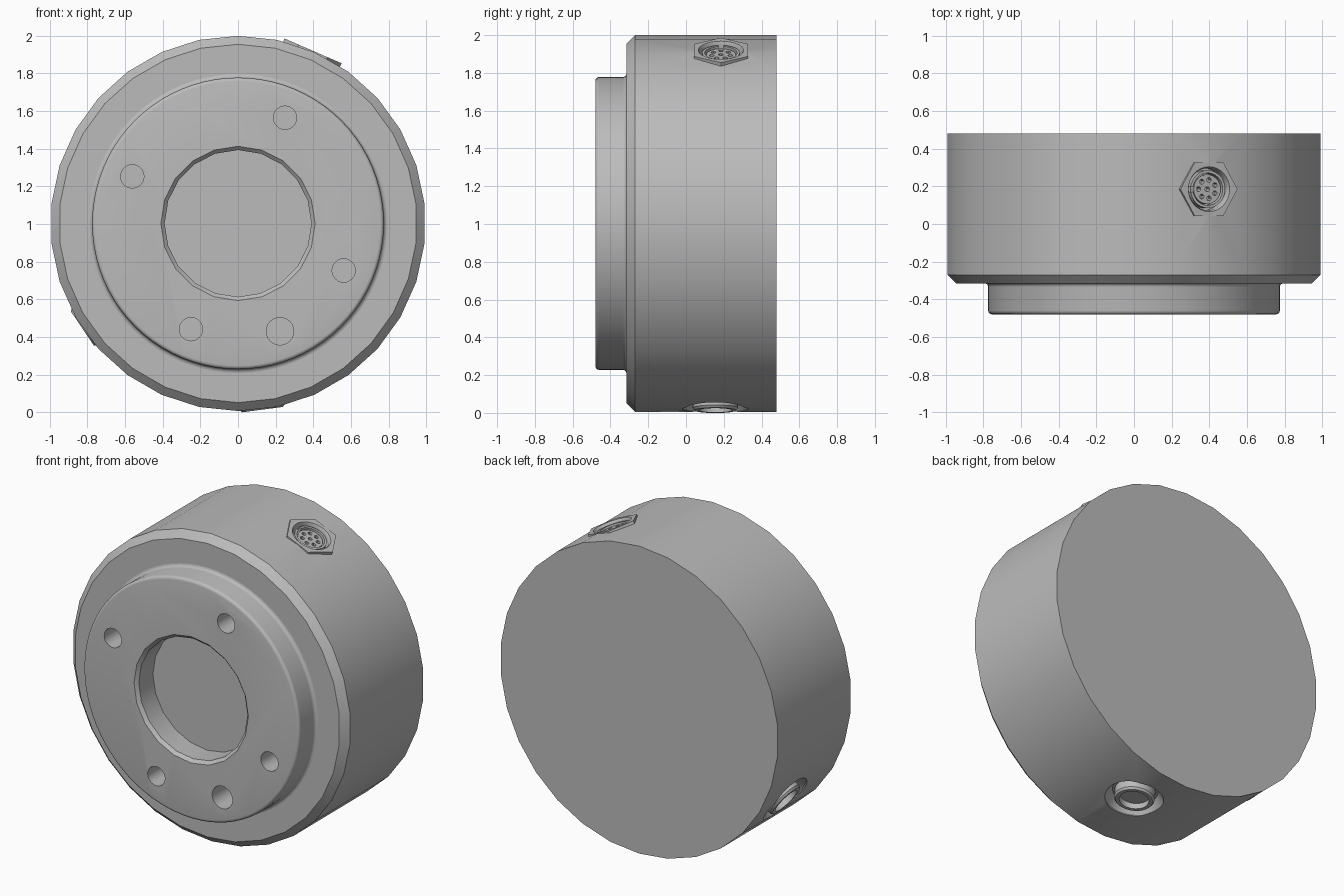
import bpy, bmesh
from math import cos, sin, pi, radians
from mathutils import Matrix, Vector

if "Cube" in bpy.data.objects:
    bpy.data.objects.remove(bpy.data.objects["Cube"])

grey = bpy.data.materials.new("machined_grey")
grey.use_nodes = True
COLOUR = (0.5, 0.5, 0.5, 1)
grey.diffuse_color = COLOUR
grey.node_tree.nodes["Principled BSDF"].inputs["Base Color"].default_value = COLOUR

CENTRE = Vector((0, 0, 1.003))
# Local z points to the front, local y points up
AXIAL = Matrix.Translation(CENTRE) @ Matrix.Rotation(pi / 2, 4, 'X')


def radial(angle, y):
    """Local z points outward from the axis, origin on the axis."""
    a = radians(angle)
    x, z = Vector((-sin(a), 0, cos(a))), Vector((cos(a), 0, sin(a)))
    m = Matrix((x, z.cross(x), z)).transposed().to_4x4()
    return Matrix.Translation(CENTRE + Vector((0, y, 0))) @ m


def lathe(name, profile, matrix, sides=32, start=0.0, centre=(0, 0)):
    """Closed solid from (radius, height) points, listed bottom to top."""
    bm = bmesh.new()
    rings = []
    for r, h in profile:
        angles = [start + 2 * pi * i / sides for i in range(sides)]
        rings.append([bm.verts.new((centre[0] + r * cos(a), centre[1] + r * sin(a), h))
                      for a in angles])
    for low, high in zip(rings, rings[1:]):
        for i in range(sides):
            j = (i + 1) % sides
            bm.faces.new((low[i], low[j], high[j], high[i]))
    bm.faces.new(rings[0][::-1])
    bm.faces.new(rings[-1])
    bm.transform(matrix)
    mesh = bpy.data.meshes.new(name)
    bm.to_mesh(mesh)
    bm.free()
    mesh.materials.append(grey)
    ob = bpy.data.objects.new(name, mesh)
    bpy.context.collection.objects.link(ob)
    return ob


def activate(ob):
    bpy.ops.object.select_all(action='DESELECT')
    ob.select_set(True)
    bpy.context.view_layer.objects.active = ob


def cut(ob, *args, **kw):
    tool = lathe("cutter", *args, **kw)
    tool.hide_render = True
    mod = ob.modifiers.new("cut", 'BOOLEAN')
    mod.operation, mod.solver, mod.object = 'DIFFERENCE', 'EXACT', tool
    activate(ob)
    bpy.ops.object.modifier_apply(modifier=mod.name)
    bpy.data.objects.remove(tool)


# Housing with a chamfered front rim
housing = lathe("housing", [(0.997, -0.48), (0.997, 0.27), (0.952, 0.315)],
                AXIAL, 30, pi / 2)

# Raised front flange: concave fillet at its base, rounded front edge
fillet = [(0.795 - 0.02 * sin(t * pi / 8), 0.335 - 0.02 * cos(t * pi / 8)) for t in range(5)]
edge = [(0.755 + 0.02 * cos(t * pi / 8), 0.46 + 0.02 * sin(t * pi / 8)) for t in range(5)]
flange = lathe("front_flange", [(0.795, 0.30)] + fillet + edge, AXIAL, 80)

# Central opening down to the housing face
cut(flange, [(0.39, 0.2), (0.39, 0.46), (0.412, 0.482), (0.412, 0.6)], AXIAL, 20)

# Four mounting holes and one larger locating hole
for angle, size in ((66, 0.062), (156, 0.062), (246, 0.062), (336, 0.062), (291.3, 0.073)):
    spot = (0.615 * cos(radians(angle)), 0.615 * sin(radians(angle)))
    for part in (flange, housing):
        cut(part, [(size, 0.22), (size, 0.6)], AXIAL, 24, centre=spot)

# Hexagonal socket with a pin insert
socket = radial(66.5, 0.185)
cut(housing, [(0.13, 0.9), (0.13, 1.1)], socket)
hex_nut = lathe("socket_hex_nut", [(0.165, 0.91), (0.165, 1.0)], socket, 6)
cut(hex_nut, [(0.112, 0.85), (0.112, 0.985), (0.12, 1.001), (0.12, 1.1)], socket)
sleeve = lathe("socket_sleeve", [(0.1, 0.91), (0.1, 0.985)], socket)
cut(sleeve, [(0.086, 0.85), (0.086, 1.1)], socket)
cut(sleeve, [(0.02, 0.85), (0.02, 1.1)], socket, 4, pi / 4, (0.094, 0))
floor = lathe("socket_floor", [(0.125, 0.905), (0.125, 0.93)], socket)
insert = lathe("pin_insert", [(0.078, 0.92), (0.078, 0.975)], socket)
spots = [(0, 0)] + [(0.05 * cos(2 * pi * i / 7), 0.05 * sin(2 * pi * i / 7)) for i in range(7)]
for spot in spots:
    cut(insert, [(0.013, 0.935), (0.013, 1.1)], socket, 12, centre=spot)

# Two round plugs set in countersunk wells
plugs = []
for label, angle in (("lower", 277.5), ("side", 214)):
    place = radial(angle, 0.155)
    cut(housing, [(0.135, 0.93), (0.175, 0.985), (0.175, 1.1)], place)
    plug = lathe(label + "_plug", [(0.12, 0.92), (0.12, 0.985), (0.11, 0.998)], place)
    cut(plug, [(0.088, 0.96), (0.088, 1.1)], place)
    plugs.append(plug)

# Smooth round walls, sharp machined edges
for ob in [housing, flange, hex_nut, sleeve, floor, insert] + plugs:
    activate(ob)
    bpy.ops.object.shade_smooth_by_angle(angle=radians(30))
